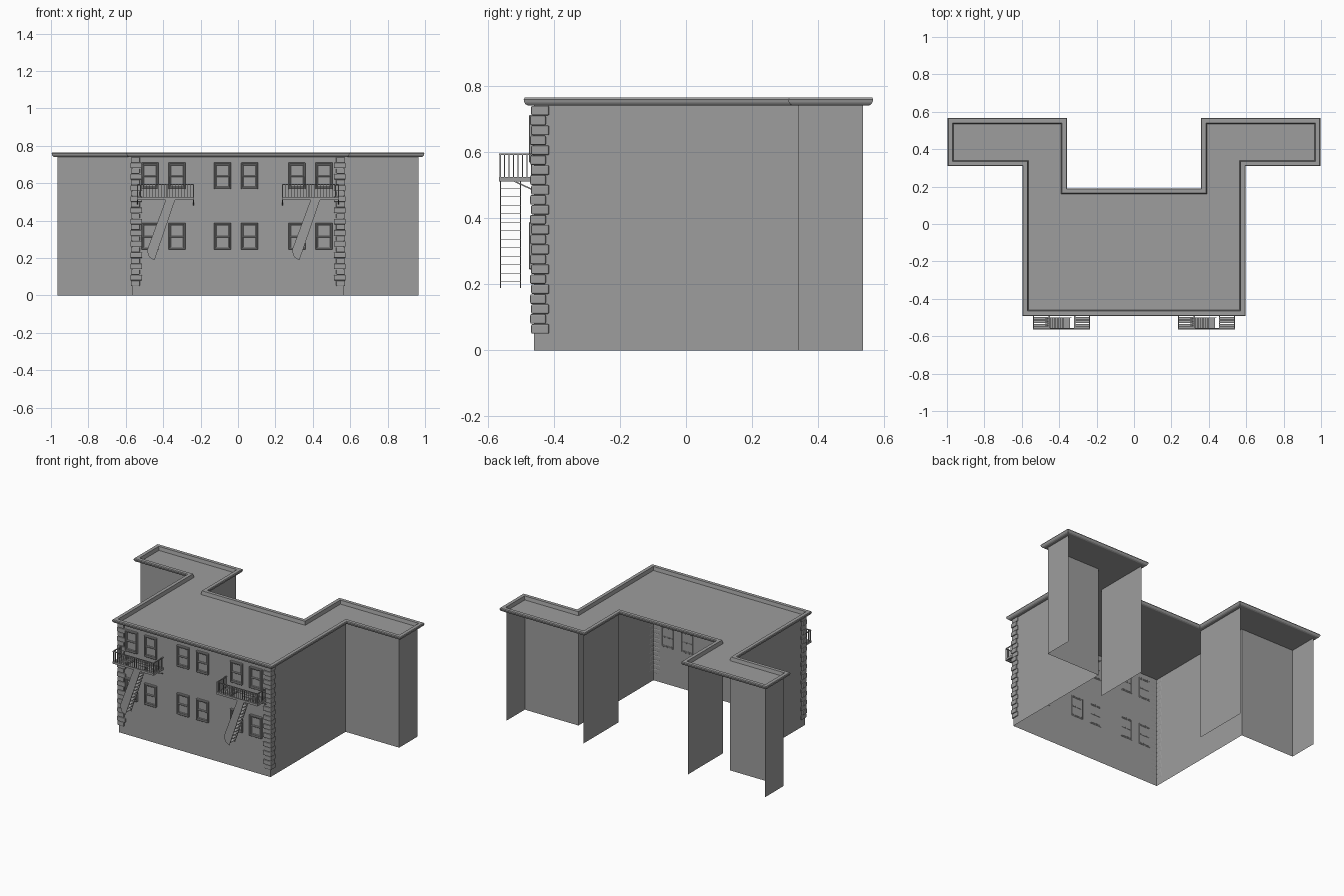
import bpy, bmesh, math
from mathutils import Vector, Matrix

if "Cube" in bpy.data.objects:
    bpy.data.objects.remove(bpy.data.objects["Cube"])

grey = bpy.data.materials.new("dark_grey")
grey.diffuse_color = (0.34, 0.34, 0.34, 1)
grey.use_nodes = True
grey.node_tree.nodes["Principled BSDF"].inputs["Base Color"].default_value = grey.diffuse_color


def finish(name, bm, bevel=0, segments=1):
    me = bpy.data.meshes.new(name)
    bm.to_mesh(me)
    bm.free()
    me.materials.append(grey)
    ob = bpy.data.objects.new(name, me)
    bpy.context.collection.objects.link(ob)
    if bevel:
        mod = ob.modifiers.new("soft_edges", 'BEVEL')
        mod.width, mod.segments = bevel, segments
    return ob


def box(bm, x0, x1, y0, y1, z0, z1):
    m = Matrix.Translation(((x0 + x1) / 2, (y0 + y1) / 2, (z0 + z1) / 2)) @ Matrix.Diagonal((x1 - x0, y1 - y0, z1 - z0, 1))
    bmesh.ops.create_cube(bm, size=1, matrix=m)


def prism(bm, pts, vec):
    """Extrude a flat outline of 3D points along a vector."""
    f = bm.faces.new([bm.verts.new(p) for p in pts])
    r = bmesh.ops.extrude_face_region(bm, geom=[f])
    verts = [v for v in r["geom"] if isinstance(v, bmesh.types.BMVert)]
    bmesh.ops.translate(bm, verts=verts, vec=vec)


def bar(bm, a, b, w):
    """Square bar between two points."""
    a, b = Vector(a), Vector(b)
    d = b - a
    m = Matrix.Translation((a + b) / 2) @ d.to_track_quat('Z', 'Y').to_matrix().to_4x4() @ Matrix.Diagonal((w, w, d.length, 1))
    bmesh.ops.create_cube(bm, size=1, matrix=m)


FRONT, TOP = -0.46, 0.74
half = [(0.565, FRONT), (0.565, 0.34), (0.965, 0.34), (0.965, 0.535), (0.39, 0.535), (0.39, 0.16)]
plan = half + [(-x, y) for x, y in reversed(half)]
n = len(plan)

# walls: single sheets, open at the back of the wings and the courtyard
bm = bmesh.new()
for i in range(n):
    if i in (3, 5, 7):
        continue
    (x0, y0), (x1, y1) = plan[i], plan[(i + 1) % n]
    bm.faces.new([bm.verts.new(p) for p in ((x0, y0, 0), (x1, y1, 0), (x1, y1, TOP), (x0, y0, TOP))])
bmesh.ops.remove_doubles(bm, verts=bm.verts, dist=1e-5)
finish("walls", bm)

# flat roof
bm = bmesh.new()
bm.faces.new([bm.verts.new((x, y, TOP)) for x, y in plan])
finish("roof", bm)

# rounded cornice mitred round the plan
profile = [(0, 0.74), (0.018, 0.74), (0.025, 0.744), (0.029, 0.75), (0.031, 0.758), (0.028, 0.764), (0.005, 0.764)]
bm = bmesh.new()
rings = []
for i in range(n):
    p0, p, p1 = (Vector(plan[(i + k) % n]) for k in (-1, 0, 1))
    d0, d1 = (p - p0).normalized(), (p1 - p).normalized()
    out = Vector((d0.y, -d0.x)) + Vector((d1.y, -d1.x))
    rings.append([bm.verts.new((p.x + out.x * o, p.y + out.y * o, z)) for o, z in profile])
for i in range(n):
    a, b = rings[i], rings[(i + 1) % n]
    for k in range(len(profile)):
        j = (k + 1) % len(profile)
        bm.faces.new((a[k], b[k], b[j], a[j]))
bmesh.ops.recalc_face_normals(bm, faces=bm.faces)
finish("cornice", bm)

# corner quoins: L-shaped blocks wrapping the corner, alternating in length
for side, name in ((-1, "quoins_left"), (1, "quoins_right")):
    bm = bmesh.new()
    for i in range(23):
        z = 0.05 + i * 0.03
        lx, ly = ((0.04, 0.046), (0.052, 0.036))[i % 2]
        o, d = (0.008, 0.011)[i % 2], 0.001
        ell = [(o, -o), (o, ly), (-d, ly), (-d, d), (-lx, d), (-lx, -o)]
        prism(bm, [(side * (0.565 + x), FRONT + y, z + 0.0005) for x, y in ell], (0, 0, 0.029))
    bmesh.ops.recalc_face_normals(bm, faces=bm.faces)
    finish(name, bm, 0.004, 2)

# double-hung windows: casing, sashes and panes
bm = bmesh.new()
for z0 in (0.245, 0.568):
    z1, zm = z0 + 0.143, z0 + 0.07
    for cx in (-0.47, -0.326, -0.083, 0.062, 0.315, 0.46):
        l, r = cx - 0.045, cx + 0.045
        for x in (l, r - 0.008):
            box(bm, x, x + 0.008, FRONT - 0.015, FRONT + 0.001, z0, z1)
        for z in (z0, z1 - 0.008):
            box(bm, l, r, FRONT - 0.015, FRONT + 0.001, z, z + 0.008)
        for lo, hi, y in ((z0 + 0.008, zm + 0.004, FRONT - 0.005), (zm - 0.004, z1 - 0.008, FRONT - 0.01)):
            for x in (l + 0.008, r - 0.013):
                box(bm, x, x + 0.005, y, FRONT, lo, hi)
            for z in (lo, hi - 0.007):
                box(bm, l + 0.008, r - 0.008, y, FRONT + 0.001, z, z + 0.007)
finish("windows", bm, 0.002)

# fire escapes: the same balcony and stair, repeated at both ends
YO, YI = -0.565, FRONT
for ox, tag in ((0, "left"), (0.775, "right")):
    L, R = -0.54 + ox, -0.235 + ox
    hl, hr = -0.45 + ox, -0.32 + ox

    # slatted platform with a stair opening
    bm = bmesh.new()
    for y in (YO, YI - 0.008):
        box(bm, L, R, y, y + 0.008, 0.51, 0.524)
    for x in (L, R - 0.006, hl - 0.006, hr):
        box(bm, x, x + 0.006, YO, YI, 0.51, 0.524)
    for k in range(7):
        y = YO + 0.01 + k * 0.0125
        for a, b in ((L, hl), (hr, R)):
            box(bm, a, b, y, y + 0.009, 0.518, 0.523)
    # diagonal wall brackets
    for x in (L + 0.003, R - 0.003):
        bar(bm, (x, -0.525, 0.514), (x, FRONT, 0.484), 0.004)
    finish("balcony_platform_" + tag, bm)

    # railing on three sides
    bm = bmesh.new()
    box(bm, L, R, YO, YO + 0.005, 0.59, 0.595)
    for x in (L, R - 0.005):
        box(bm, x, x + 0.005, YO, YI, 0.59, 0.595)
        for k in range(1, 8):
            y = YO + 0.003 + k * 0.0135
            bar(bm, (x + 0.003, y, 0.52), (x + 0.003, y, 0.592), 0.003)
    for k in range(20):
        x = L + 0.003 + k * (R - L - 0.006) / 19
        bar(bm, (x, YO + 0.003, 0.52), (x, YO + 0.003, 0.592), 0.005 if k in (0, 19) else 0.003)
    finish("balcony_railing_" + tag, bm)

    # sloping stair: thin stringer plates and treads
    bm = bmesh.new()
    outline = [(-0.385, 0.515), (-0.335, 0.515), (-0.447, 0.188), (-0.475, 0.205), (-0.487, 0.24)]
    for y in (-0.562, -0.502):
        prism(bm, [(x + ox, y, z) for x, z in outline], (0, 0.003, 0))
    bmesh.ops.recalc_face_normals(bm, faces=bm.faces)
    for k in range(12):
        z = 0.207 + k * 0.0257
        x = -0.439 + (z - 0.207) * 0.343 + ox
        box(bm, x - 0.034, x - 0.001, -0.56, -0.5, z - 0.001, z + 0.001)
    finish("escape_stair_" + tag, bm)
